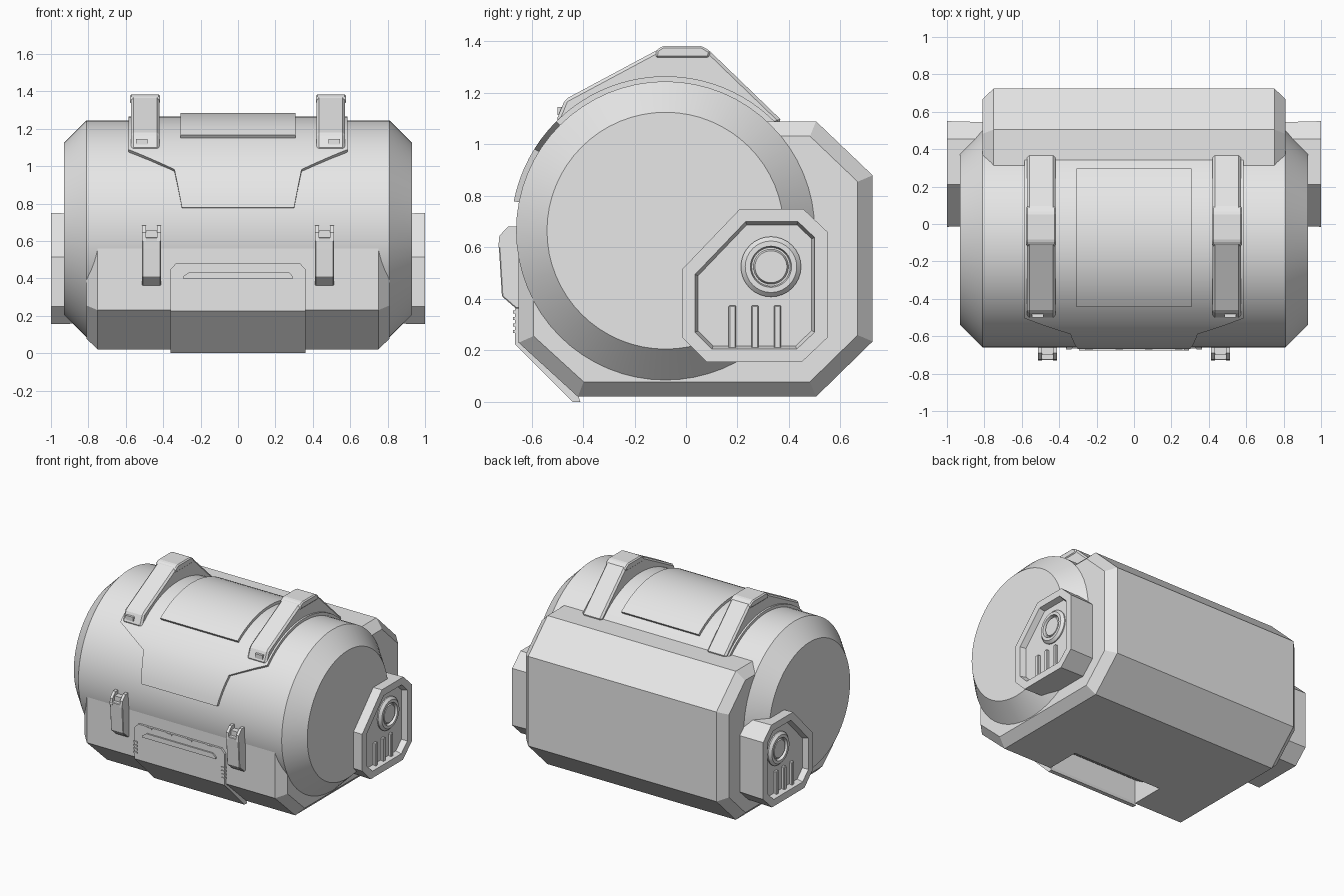
import bpy, bmesh
from math import sin, cos, radians, pi
from mathutils import Vector

if "Cube" in bpy.data.objects:
    bpy.data.objects.remove(bpy.data.objects["Cube"])

grey = bpy.data.materials.new("light_grey")
grey.use_nodes = True
grey.diffuse_color = (0.8, 0.8, 0.8, 1)
grey.node_tree.nodes["Principled BSDF"].inputs["Base Color"].default_value = (0.8, 0.8, 0.8, 1)

CY, CZ, R = -0.08, 0.665, 0.58   # barrel axis and radius


def loft(name, rings, bevel=0.0, smooth=False):
    """Closed solid through equally sized point loops."""
    bm = bmesh.new()
    loops = [[bm.verts.new(p) for p in ring] for ring in rings]
    n = len(loops[0])
    for a, b in zip(loops, loops[1:]):
        for i in range(n):
            j = (i + 1) % n
            bm.faces.new((a[i], a[j], b[j], b[i]))
    bm.faces.new(loops[0][::-1])
    bm.faces.new(loops[-1])
    bmesh.ops.recalc_face_normals(bm, faces=bm.faces)
    mesh = bpy.data.meshes.new(name)
    bm.to_mesh(mesh)
    bm.free()
    mesh.materials.append(grey)
    ob = bpy.data.objects.new(name, mesh)
    bpy.context.collection.objects.link(ob)
    bpy.ops.object.select_all(action="DESELECT")
    bpy.context.view_layer.objects.active = ob
    ob.select_set(True)
    if bevel:
        mod = ob.modifiers.new("edges", "BEVEL")
        mod.width, mod.segments = bevel, 1
        mod.angle_limit = radians(25)
    if smooth:
        bpy.ops.object.shade_smooth_by_angle(angle=radians(30))
    return ob


def at_x(profile, x):
    return [(x, y, z) for y, z in profile]


def prism(name, profile, x0, x1, bevel=0.0):
    return loft(name, [at_x(profile, x0), at_x(profile, x1)], bevel)


def box(name, x0, x1, y0, y1, z0, z1, bevel=0.0):
    return prism(name, [(y0, z0), (y1, z0), (y1, z1), (y0, z1)], x0, x1, bevel)


def inset(profile, d):
    """Offset a clockwise or counter-clockwise outline inwards."""
    pts = [Vector(p) for p in profile]
    n = len(pts)
    turn = sum(pts[i - 1].cross(pts[i]) for i in range(n))
    s = 1 if turn > 0 else -1
    out = []
    for i in range(n):
        a = (pts[i] - pts[i - 1]).normalized()
        b = (pts[(i + 1) % n] - pts[i]).normalized()
        na, nb = Vector((-a.y, a.x)) * s, Vector((-b.y, b.x)) * s
        out.append(tuple(pts[i] + (na + nb) * d / (1 + na.dot(nb))))
    return out


def circle(x, r, cy=CY, cz=CZ, n=64):
    return [(x, cy + r * cos(2 * pi * i / n), cz + r * sin(2 * pi * i / n)) for i in range(n)]


def arc_plate(name, stops, r0, r1):
    """Curved plate on the barrel; stops are (degrees to the front, half width)."""
    rings = []
    for (a0, w0), (a1, w1) in zip(stops, stops[1:]):
        steps = max(1, round((a1 - a0) / 4))
        for k in range(steps):
            rings.append((a0 + (a1 - a0) * k / steps, w0 + (w1 - w0) * k / steps))
    rings.append(stops[-1])
    sections = []
    for a, w in rings:
        t = radians(a)
        sections.append([(x, CY - r * sin(t), CZ + r * cos(t))
                         for x, r in ((-w, r0), (w, r0), (w, r1), (-w, r1))])
    return loft(name, sections, smooth=True)


# Barrel with sloped ends
loft("barrel", [circle(-0.93, 0.46), circle(-0.81, R), circle(0.81, R), circle(0.93, 0.46)], smooth=True)

# Cradle around the back and bottom
cradle = [(0.505, 1.09), (0.725, 0.88), (0.725, 0.235), (0.505, 0.02), (-0.42, 0.02),
          (-0.65, 0.23), (-0.65, 0.62), (0.0, 0.62), (0.2, 1.09)]
small = inset(cradle, 0.058)
base = loft("cradle", [at_x(small, -0.81), at_x(cradle, -0.75), at_x(cradle, 0.75), at_x(small, 0.81)])

# Pocket in the underside behind the front panel
cutter = box("pocket_cutter", -0.36, 0.36, -0.42, -0.17, -0.1, 0.22)
cutter.hide_render = True
cut = base.modifiers.new("pocket", "BOOLEAN")
cut.operation, cut.object = "DIFFERENCE", cutter
bpy.context.view_layer.objects.active = base
bpy.ops.object.modifier_apply(modifier=cut.name)
bpy.data.objects.remove(cutter)

# Curved top cover and its raised hatch
arc_plate("top_cover", [(-46, 0.585), (45, 0.585), (58, 0.34), (79, 0.3)], 0.56, 0.6)
arc_plate("top_hatch", [(-37.5, 0.308), (36, 0.308)], 0.58, 0.62)

# Front panel folded over the lower edge
front = [(-0.665, 0.225), (-0.44, 0.0), (-0.41, 0.0), (-0.42, 0.03), (-0.64, 0.24)]
prism("front_panel_lower", front, -0.36, 0.36)
outline = [(-0.36, 0.225), (0.36, 0.225), (0.36, 0.45), (0.33, 0.482), (-0.33, 0.482), (-0.36, 0.45)]
loft("front_panel", [[(x, y, z) for x, z in outline] for y in (-0.665, -0.62)])
bar = [(-0.31, 0.4), (0.29, 0.4), (0.29, 0.41), (0.265, 0.435), (-0.275, 0.435), (-0.31, 0.41)]
loft("panel_grip", [[(x * 0.98 + 0.01, y, z) for x, z in bar] for y in (-0.675, -0.65)])
for x in (-0.24, -0.08, 0.08, 0.24):
    box("panel_tab", x - 0.02, x + 0.02, -0.67, -0.64, 0.468, 0.48)

strap = [(-0.505, 1.09), (-0.47, 1.175), (-0.115, 1.365), (-0.09, 1.38), (0.06, 1.38),
         (0.095, 1.36), (0.375, 1.09), (0.28, 1.05), (-0.08, 1.2), (-0.42, 1.04)]
cap = [(-0.12, 1.335), (-0.115, 1.367), (-0.09, 1.383), (0.06, 1.383), (0.095, 1.362), (0.09, 1.335)]
clasp = [(-0.62, 0.62), (-0.728, 0.62), (-0.715, 0.41), (-0.66, 0.362), (-0.62, 0.362)]
prong = [(-0.62, 0.6), (-0.729, 0.6), (-0.725, 0.645), (-0.69, 0.682), (-0.62, 0.682)]
pod = [(-0.015, 0.515), (0.21, 0.75), (0.455, 0.75), (0.55, 0.66), (0.55, 0.25),
       (0.45, 0.155), (0.08, 0.155), (-0.015, 0.25)]
dial = [(0.93, 0.117), (0.968, 0.117), (0.985, 0.1), (0.985, 0.08), (0.965, 0.075), (0.965, 0.068), (0.978, 0.062)]

for s, side in ((-1, "right"), (1, "left")):
    # Strap arching over the cover, with cap and buckle
    prism(side + "_strap", strap, s * 0.42, s * 0.572, 0.012)
    prism(side + "_strap_cap", cap, s * 0.416, s * 0.578, 0.008)
    box(side + "_strap_buckle", s * 0.485, s * 0.545, -0.5, -0.46, 1.115, 1.145)

    # Front clasp with a forked top
    c = s * 0.463
    prism(side + "_clasp", clasp, c - 0.05, c + 0.05, 0.004)
    for k in (-1, 1):
        prism(side + "_clasp_prong", prong, c + k * 0.03, c + k * 0.05)
    box(side + "_clasp_pin", c - 0.04, c + 0.04, -0.7, -0.64, 0.61, 0.655)

    # Ribs on the panel sides
    for k in range(4):
        z = 0.268 + 0.025 * k
        box(side + "_panel_rib", s * 0.335, s * 0.363, -0.672, -0.64, z, z + 0.012)

    # End pod with a recessed face
    loft(side + "_pod", [at_x(inset(pod, 0.008), s * 0.7), at_x(pod, s * 1.0),
                         at_x(inset(pod, 0.05), s * 1.0), at_x(inset(pod, 0.062), s * 0.96)])
    loft(side + "_pod_dial", [circle(s * x, r, 0.33, 0.525, 32) for x, r in dial], smooth=True)
    for y in (0.18, 0.268, 0.355):
        box(side + "_pod_fin", s * 0.94, s * 0.98, y - 0.014, y + 0.014, 0.2, 0.375, 0.004)
